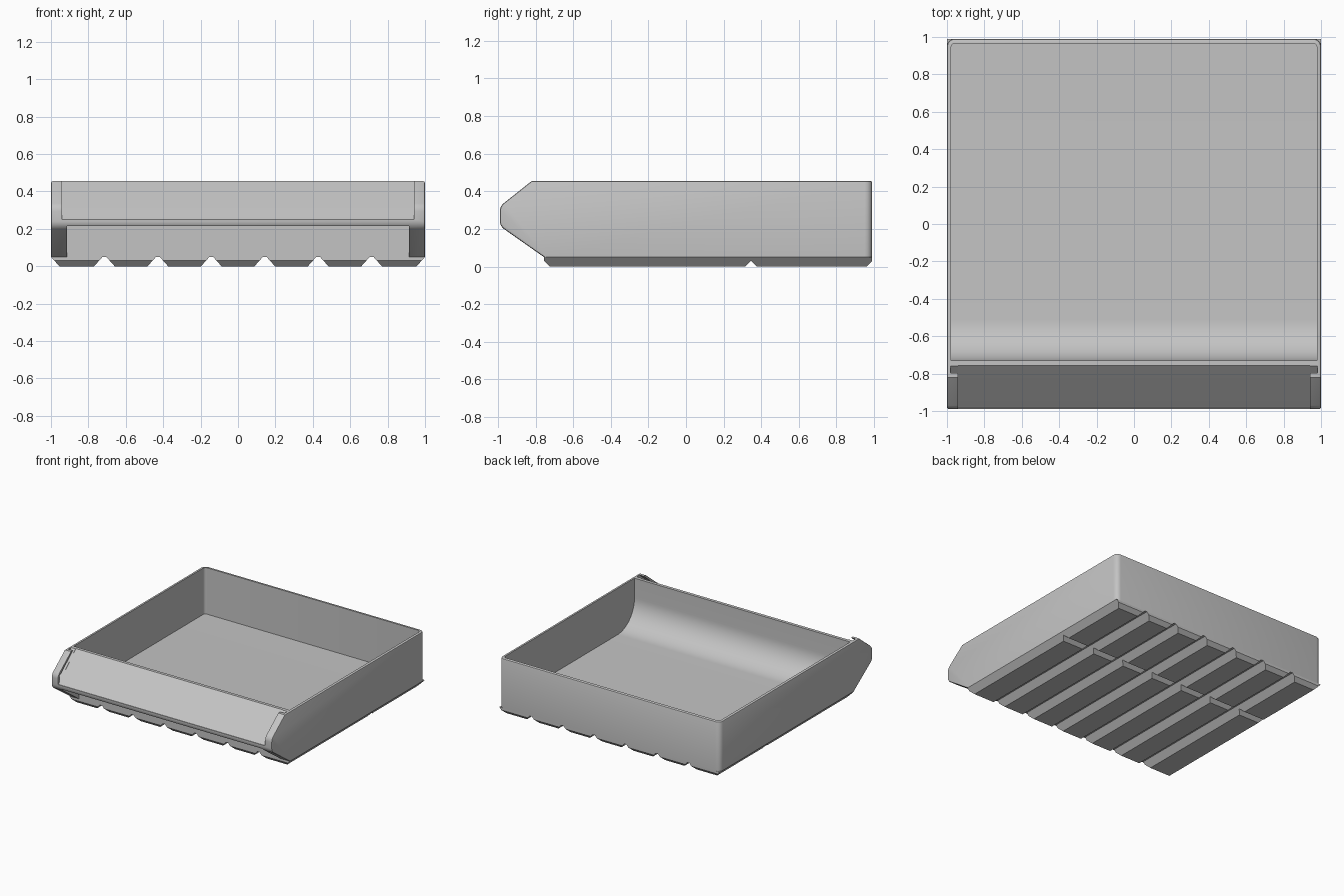
import bpy, bmesh
from math import sin, cos, pi, radians

cube = bpy.data.objects.get("Cube")
if cube:
    bpy.data.objects.remove(cube)

grey = bpy.data.materials.new("light_grey_plastic")
grey.use_nodes = True
colour = (0.55, 0.55, 0.55, 1)
grey.diffuse_color = colour
grey.node_tree.nodes["Principled BSDF"].inputs["Base Color"].default_value = colour

HEIGHT, BASE, BACK, FRONT = 0.455, 0.05, 0.99, -0.755


def finish(bm, name):
    bmesh.ops.recalc_face_normals(bm, faces=bm.faces)
    mesh = bpy.data.meshes.new(name)
    bm.to_mesh(mesh)
    bm.free()
    obj = bpy.data.objects.new(name, mesh)
    bpy.context.collection.objects.link(obj)
    mesh.materials.append(grey)
    return obj


def prism(profile, half):
    """Side profile of (y, z) points, extruded across x."""
    bm = bmesh.new()
    face = bm.faces.new([bm.verts.new((-half, y, z)) for y, z in profile])
    geom = bmesh.ops.extrude_face_region(bm, geom=[face])["geom"]
    verts = [v for v in geom if isinstance(v, bmesh.types.BMVert)]
    bmesh.ops.translate(bm, verts=verts, vec=(2 * half, 0, 0))
    bmesh.ops.recalc_face_normals(bm, faces=bm.faces)
    return bm


def round_edges(bm, test, offset, segments):
    edges = [e for e in bm.edges if test(e, e.verts[0].co, e.verts[1].co)]
    bmesh.ops.bevel(bm, geom=edges, offset=offset, segments=segments,
                    profile=0.5, affect='EDGES')


def back_upright(e, a, b):
    return abs(a.z - b.z) > 0.1 and min(a.y, b.y) > 0.9


def nose_edge(e, a, b):
    return abs(a.x - b.x) > 1 and max(a.y, b.y) < -0.98


def outer_rim(e, a, b):
    cap = min(abs(a.x), abs(b.x)) > 0.999 and a.x * b.x > 0
    top = min(a.z, b.z) > HEIGHT - 0.001
    front_crease = abs(a.x - b.x) > 1 and a.y < 0
    return ((cap or top) and max(a.z, b.z) > BASE + 0.01
            and not front_crease and e.calc_face_angle(0) > 0.5)


# Tray body with pointed front cheeks
bm = prism([(BACK, BASE), (BACK, HEIGHT), (-0.82, HEIGHT), (-0.99, 0.32),
            (-0.99, 0.215), (FRONT, BASE)], 1)
round_edges(bm, nose_edge, 0.025, 4)
round_edges(bm, back_upright, 0.04, 4)
round_edges(bm, outer_rim, 0.01, 2)
body = finish(bm, "tray_body")

# Storage cavity with scooped front wall
floor, inner, r = 0.075, -0.73, 0.22
scoop = [(inner + r - r * sin(t * pi / 32), floor + r - r * cos(t * pi / 32))
         for t in range(17)]
bm = prism(scoop + [(inner, 0.6), (BACK - 0.024, 0.6), (BACK - 0.024, floor)], 0.978)
round_edges(bm, back_upright, 0.022, 4)
cutters = [finish(bm, "cavity_cutter")]

# Label slot behind the cheek lips, label window, and finger recess
cutters.append(finish(prism([(-0.755, 0.46), (-0.79, 0.46), (-0.972, 0.309),
                             (-0.972, 0.26)], 0.98), "slot_cutter"))
cutters.append(finish(prism([(-0.75, 0.46), (-1.1, 0.46), (-1.1, 0.25),
                             (-0.985, 0.25)], 0.94), "window_cutter"))
cutters.append(finish(prism([(FRONT, 0), (-1.1, 0), (-1.1, 0.215),
                             (-0.965, 0.215), (FRONT, 0.40)], 0.915), "recess_cutter"))
bpy.context.view_layer.objects.active = body
for cutter in cutters:
    mod = body.modifiers.new(cutter.name, 'BOOLEAN')
    mod.operation, mod.solver, mod.object = 'DIFFERENCE', 'EXACT', cutter
    bpy.ops.object.modifier_apply(modifier=mod.name)
    bpy.data.objects.remove(cutter)

# Chamfered feet: seven columns, two rows
bm = bmesh.new()
pitch = 2 / 7
for column in range(7):
    x0 = -1 + column * pitch
    x1 = x0 + pitch
    left = 0 if column == 0 else 0.01
    right = 0 if column == 6 else 0.01
    for y0, y1 in ((FRONT, 0.345), (0.345, BACK)):
        rings = []
        for z, dx, dy in ((0, 0.045, 0.03), (0.03, 0.018, 0), (BASE, 0, 0)):
            a, b, c, d = x0 + left + dx, x1 - right - dx, y0 + dy, y1 - dy
            rings.append([bm.verts.new(p) for p in
                          ((a, c, z), (b, c, z), (b, d, z), (a, d, z))])
        bm.faces.new(rings[0])
        bm.faces.new(rings[-1])
        for low, high in zip(rings, rings[1:]):
            for i in range(4):
                j = (i + 1) % 4
                bm.faces.new((low[i], low[j], high[j], high[i]))
feet = finish(bm, "base_feet")

bpy.ops.object.select_all(action='DESELECT')
body.select_set(True)
bpy.ops.object.shade_smooth_by_angle(angle=radians(30))
